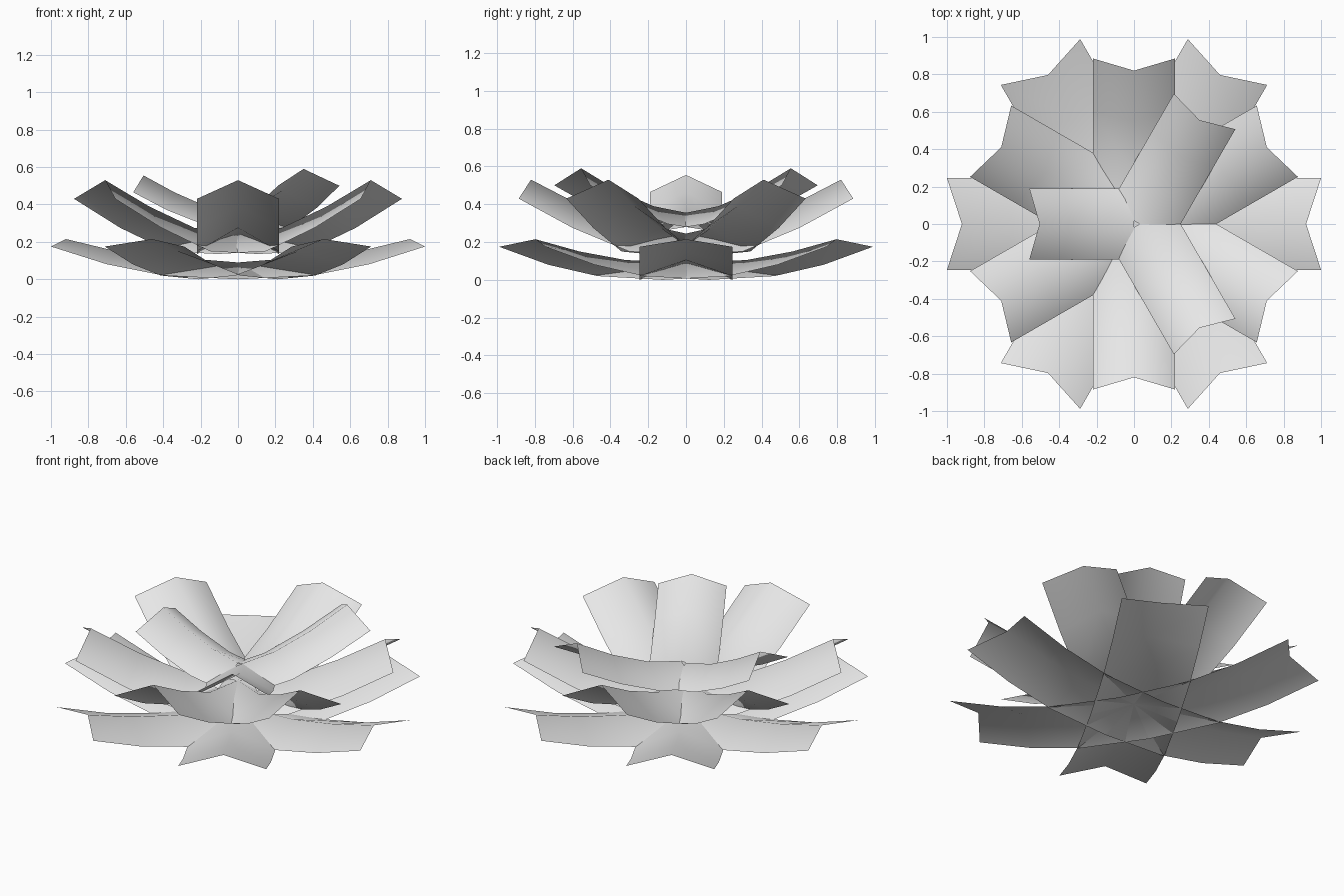
import bpy
import bmesh
import math
from mathutils import Matrix

cube = bpy.data.objects.get("Cube")
if cube:
    bpy.data.objects.remove(cube, do_unlink=True)

# single petal colour
grey = bpy.data.materials.new("pale_grey")
grey.use_nodes = True
colour = (0.8, 0.8, 0.8, 1)
grey.diffuse_color = colour
grey.node_tree.nodes["Principled BSDF"].inputs["Base Color"].default_value = colour


def petal(name, half_width, edge, ridge, degrees, shift=0.0):
    """Arched petal: two edge curves and a raised ridge, each as (radius, height)."""
    bm = bmesh.new()
    rows = []
    for (re, ze), (rr, zr) in zip(edge, ridge):
        rows.append([bm.verts.new(p) for p in
                     ((re, -half_width, ze), (rr, 0, zr), (re, half_width, ze))])
    for a, b in zip(rows, rows[1:]):
        for i in range(2):
            bm.faces.new((a[i], b[i], b[i + 1], a[i + 1])).smooth = True
    bm.transform(Matrix.Translation((shift, 0, 0))
                 @ Matrix.Rotation(math.radians(degrees), 4, 'Z'))
    mesh = bpy.data.meshes.new(name)
    bm.to_mesh(mesh)
    bm.free()
    mesh.materials.append(grey)
    obj = bpy.data.objects.new(name, mesh)
    bpy.context.collection.objects.link(obj)


# low outer ring and raised middle ring, six petals each
outer_edge = [(0, 0), (0.4, 0.02), (0.7, 0.08), (1.0, 0.175)]
outer_ridge = [(0, 0.09), (0.37, 0.105), (0.65, 0.15), (0.92, 0.215)]
middle_edge = [(0, 0.135), (0.3, 0.15), (0.6, 0.275), (0.885, 0.43)]
middle_ridge = [(0, 0.245), (0.27, 0.275), (0.55, 0.39), (0.82, 0.53)]
for i in range(6):
    petal(f"outer_petal_{i + 1}", 0.245, outer_edge, outer_ridge, 60 * i)
    petal(f"middle_petal_{i + 1}", 0.22, middle_edge, middle_ridge, 60 * i + 30)

# three upright inner petals, the back pair longer and taller
short_edge = [(0, 0.265), (0.19, 0.295), (0.38, 0.37), (0.56, 0.465)]
short_ridge = [(0, 0.35), (0.17, 0.39), (0.34, 0.465), (0.505, 0.555)]
long_edge = [(0, 0.265), (0.22, 0.295), (0.46, 0.385), (0.695, 0.5)]
long_ridge = [(0, 0.355), (0.2, 0.39), (0.42, 0.475), (0.641, 0.59)]
petal("inner_petal_short", 0.19, short_edge, short_ridge, 180)
petal("inner_petal_back", 0.19, long_edge, long_ridge, 60, 0.03)
petal("inner_petal_front", 0.19, long_edge, long_ridge, 300, 0.03)
